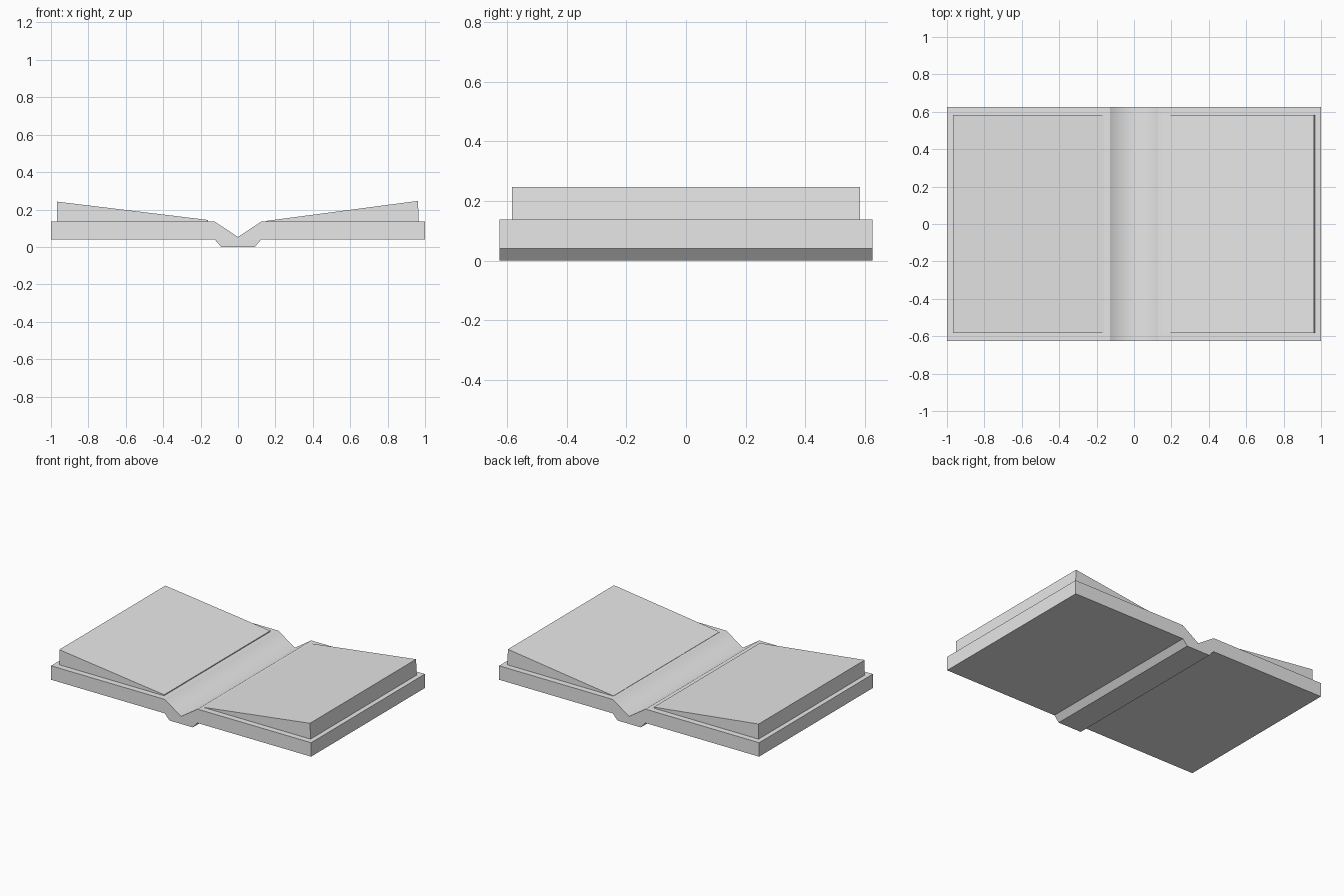
import bpy
import bmesh

# Remove the default cube
cube = bpy.data.objects.get("Cube")
if cube:
    bpy.data.objects.remove(cube, do_unlink=True)

# Single plain grey
grey = bpy.data.materials.new("plain grey")
grey.use_nodes = True
colour = (0.8, 0.8, 0.8, 1)
grey.diffuse_color = colour
grey.node_tree.nodes["Principled BSDF"].inputs["Base Color"].default_value = colour


def extrude_profile(name, profile, half_depth, smooth=lambda face: False):
    """Extrude a front (x, z) outline evenly along y."""
    bm = bmesh.new()
    front = bm.faces.new([bm.verts.new((x, -half_depth, z)) for x, z in profile])
    result = bmesh.ops.extrude_face_region(bm, geom=[front], use_keep_orig=True)
    moved = [v for v in result["geom"] if isinstance(v, bmesh.types.BMVert)]
    bmesh.ops.translate(bm, verts=moved, vec=(0, 2 * half_depth, 0))
    bmesh.ops.recalc_face_normals(bm, faces=bm.faces)
    for face in bm.faces:
        face.smooth = smooth(face)
    mesh = bpy.data.meshes.new(name)
    bm.to_mesh(mesh)
    bm.free()
    mesh.materials.append(grey)
    obj = bpy.data.objects.new(name, mesh)
    bpy.context.collection.objects.link(obj)
    return obj


def in_gutter(face):
    centre = face.calc_center_median()
    return abs(face.normal.y) < 0.5 and abs(centre.x) < 0.1 and centre.z > 0.07


# Open cover: two boards, a V-shaped gutter and a raised spine underneath
half = [(0.09, 0), (0.125, 0.04), (1, 0.04), (1, 0.137), (0.127, 0.137)]
mirrored = [(-x, z) for x, z in reversed(half)]
extrude_profile("open_cover", half + [(0, 0.053)] + mirrored, 0.625, in_gutter)

# Wedge-shaped page blocks resting on the boards
extrude_profile("left_pages", [(0.15, 0.1), (0.968, 0.1), (0.962, 0.246),
                               (0.15, 0.139)], 0.583)
extrude_profile("right_pages", [(-0.165, 0.1), (-0.967, 0.1), (-0.967, 0.242),
                                (-0.16, 0.144)], 0.583)
